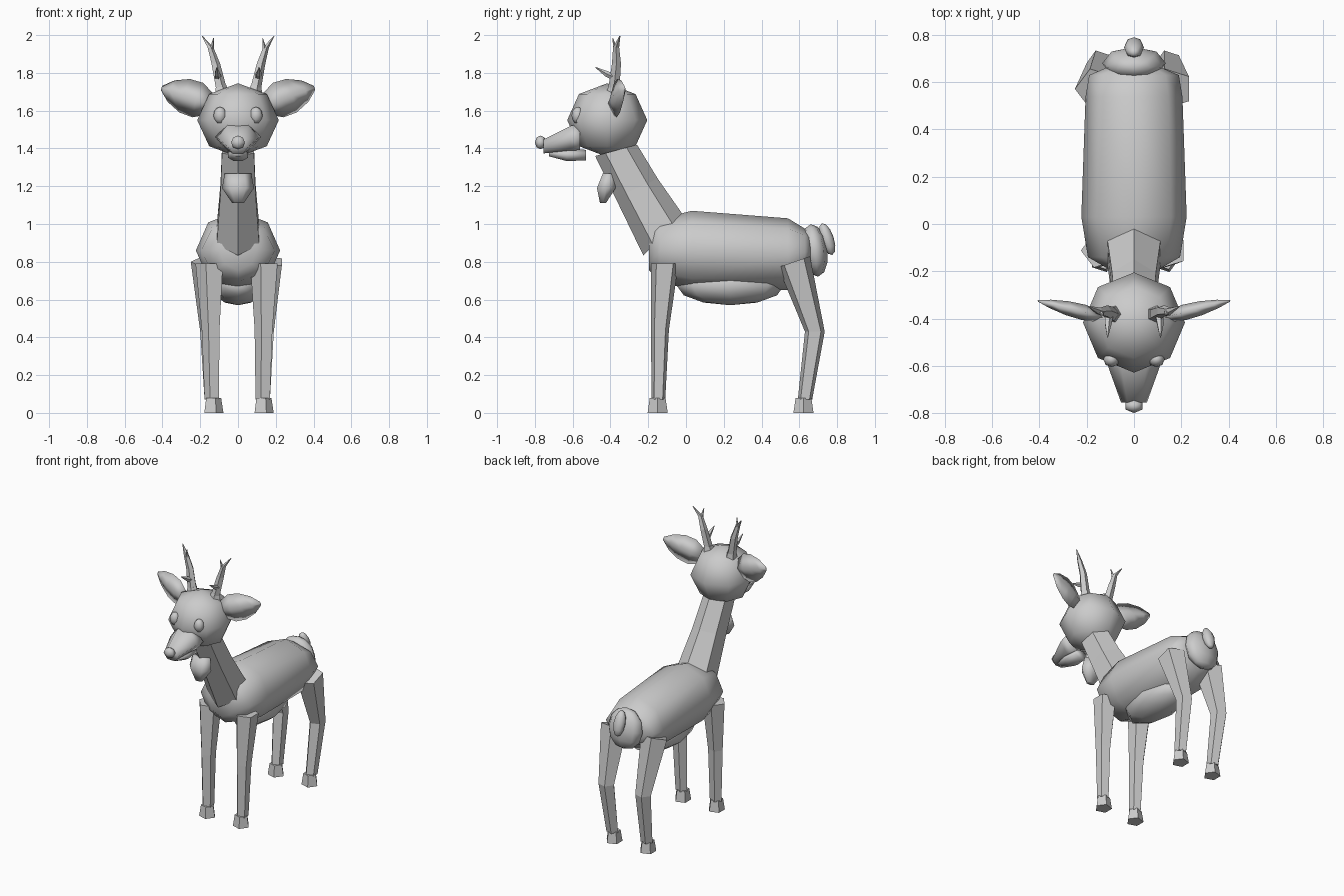
import bpy, bmesh, math
from mathutils import Vector, Matrix

if "Cube" in bpy.data.objects:
    bpy.data.objects.remove(bpy.data.objects["Cube"])


def finish(name, bm, smooth, matrix=None):
    if matrix:
        bm.transform(matrix)
    bmesh.ops.recalc_face_normals(bm, faces=bm.faces)
    for f in bm.faces:
        f.smooth = smooth
    me = bpy.data.meshes.new(name)
    bm.to_mesh(me)
    bm.free()
    ob = bpy.data.objects.new(name, me)
    bpy.context.collection.objects.link(ob)
    return ob


def loft(name, rings, n, phase=0, smooth=False, matrix=None):
    """Rings: (x, y, z, half width, half depth, tilt about x in degrees)."""
    bm = bmesh.new()
    prev = None
    for i, (x, y, z, rx, ry, tilt) in enumerate(rings):
        t = math.radians(tilt)
        ring = []
        for k in range(n):
            a = math.radians(phase) + 2 * math.pi * k / n
            d = ry * math.sin(a)
            ring.append(bm.verts.new((x + rx * math.cos(a), y + d * math.cos(t), z + d * math.sin(t))))
        if prev:
            for k in range(n):
                bm.faces.new((prev[k], prev[(k + 1) % n], ring[(k + 1) % n], ring[k]))
        if i in (0, len(rings) - 1):
            bm.faces.new(ring)
        prev = ring
    return finish(name, bm, smooth, matrix)


def ball(name, loc, radii, seg=8, rings=4, tilt=0):
    bm = bmesh.new()
    bmesh.ops.create_uvsphere(bm, u_segments=seg, v_segments=rings, radius=1)
    m = Matrix.Translation(loc) @ Matrix.Rotation(math.radians(tilt), 4, 'X') @ Matrix.Diagonal((*radii, 1))
    return finish(name, bm, True, m)


# Torso, belly, rump and tail
loft("body", [(0, -.195, .865, .10, .11, 90), (0, -.14, .86, .195, .165, 90),
              (0, .03, .86, .223, .21, 90), (0, .54, .84, .205, .19, 90),
              (0, .63, .85, .19, .125, 90), (0, .66, .86, .12, .09, 90)], 8, 0, True)
ball("belly", (0, .235, .675), (.14, .285, .105), 8, 6)
ball("rump", (0, .68, .86), (.135, .07, .14), 8, 6, 8)
ball("tail", (0, .747, .92), (.042, .036, .088), 8, 6, 18)

# Neck and throat tuft
loft("neck", [(0, -.12, .94, .13, .15, 45), (0, -.262, 1.19, .107, .123, 24),
              (0, -.37, 1.39, .098, .115, 15)], 6, 90)
loft("throat_tuft", [(0, -.41, 1.268, .07, .035, 0), (0, -.422, 1.19, .085, .057, 0),
                     (0, -.44, 1.11, .03, .018, 0)], 6, 0, True)

# Head, muzzle, jaw and nose
ball("head", (0, -.417, 1.55), (.216, .212, .195))
loft("muzzle", [(0, -.56, 1.46, .12, .08, 90), (0, -.61, 1.455, .107, .075, 90),
                (0, -.755, 1.41, .055, .042, 90)], 6, 0, True)
loft("jaw", [(0, -.53, 1.365, .05, .03, 90), (0, -.63, 1.365, .058, .035, 90),
             (0, -.725, 1.375, .035, .018, 90)], 8, 22.5, True)
ball("nose", (0, -.77, 1.432), (.042, .03, .036), 6, 4)

for side, s in (("left", -1), ("right", 1)):
    ball(side + "_eye", (s * .095, -.573, 1.575), (.035, .033, .045), 8, 6)

    # Leaf-shaped ear built along its own axis
    base, tip = Vector((s * .15, -.39, 1.635)), Vector((s * .405, -.325, 1.72))
    w = (tip - base).normalized()
    v = w.cross(Vector((0, 0, 1))).normalized()
    u = v.cross(w)
    m = Matrix.Translation(base) @ Matrix((u, v, w)).transposed().to_4x4()
    length = (tip - base).length
    loft(side + "_ear", [(0, 0, t * length, r, d, 0) for t, r, d in
                         ((0, .06, .025), (.25, .096, .033), (.52, .093, .03), (.8, .06, .018), (1, .012, .004))],
         4, 0, True, m)

    # Antler beam, fork and brow tine
    loft(side + "_antler_base", [(s * .085, -.385, 1.68, .045, .045, 0), (s * .092, -.38, 1.735, .03, .03, 0)], 5)
    loft(side + "_antler_beam", [(s * .085, -.385, 1.69, .033, .033, 0), (s * .12, -.368, 1.85, .025, .025, 0),
                                 (s * .147, -.37, 1.935, .017, .017, 0), (s * .19, -.35, 1.995, .003, .003, 0)], 5)
    loft(side + "_antler_fork", [(s * .142, -.37, 1.91, .014, .014, 0), (s * .13, -.388, 1.985, .002, .002, 0)], 5)
    loft(side + "_brow_tine", [(s * .105, -.375, 1.775, .02, .02, 60), (s * .11, -.42, 1.795, .016, .016, 60),
                               (s * .112, -.48, 1.83, .002, .002, 60)], 5)

    # Legs and hooves
    loft(side + "_front_leg", [(s * .145, -.112, .79, .08, .076, 0), (s * .14, -.138, .44, .052, .05, 0),
                               (s * .135, -.146, .07, .042, .038, 0)], 5, 180)
    loft(side + "_hind_leg", [(s * .158, .572, .80, .092, .094, 19), (s * .145, .682, .43, .055, .055, 0),
                              (s * .135, .63, .07, .042, .04, 0)], 5, 180)
    for part, y in (("front", -.15), ("hind", .622)):
        loft(f"{side}_{part}_hoof", [(s * .133, y, 0, .056, .056, 0), (s * .133, y, .078, .044, .044, 0)], 5)
